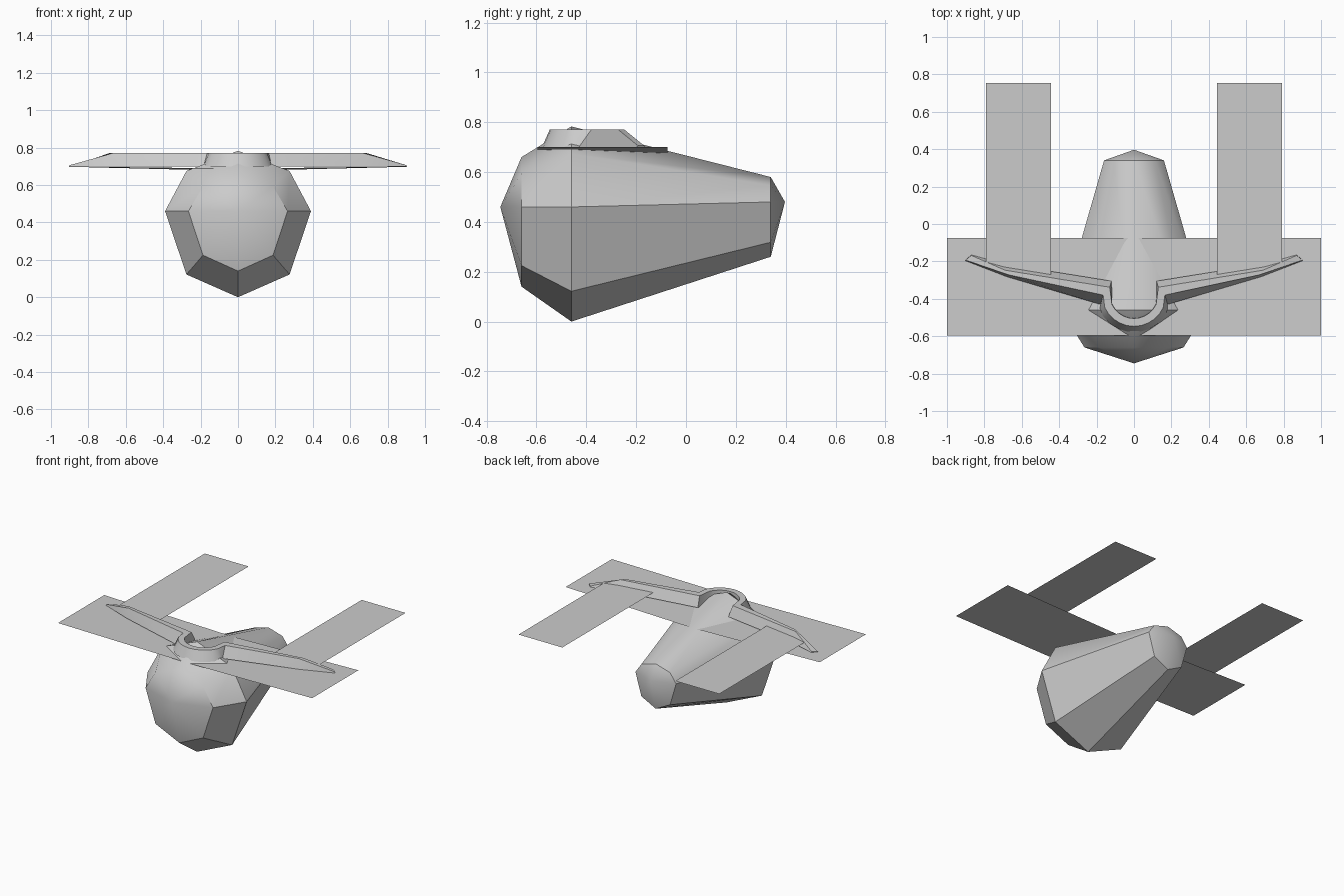
import bpy, bmesh
from math import sin, cos, radians

if "Cube" in bpy.data.objects:
    bpy.data.objects.remove(bpy.data.objects["Cube"])


def make_object(name, bm, smooth=None):
    bmesh.ops.recalc_face_normals(bm, faces=bm.faces)
    mesh = bpy.data.meshes.new(name)
    bm.to_mesh(mesh)
    bm.free()
    ob = bpy.data.objects.new(name, mesh)
    bpy.context.collection.objects.link(ob)
    if smooth:
        bpy.ops.object.select_all(action='DESELECT')
        bpy.context.view_layer.objects.active = ob
        ob.select_set(True)
        bpy.ops.object.shade_smooth_by_angle(angle=radians(smooth))
    return ob


def bridge(bm, a, b, closed=True):
    n = len(a)
    for i in range(n if closed else n - 1):
        j = (i + 1) % n
        bm.faces.new((a[i], a[j], b[j], b[i]))


# Pear-shaped body: eight-sided rings along y with a pole at each end
bm = bmesh.new()
rings = []
# y, half width, centre z, height above centre, depth below centre
for y, w, zc, up, down in ((-0.66, 0.265, 0.46, 0.20, 0.32),
                           (-0.46, 0.39, 0.46, 0.323, 0.46),
                           (0.34, 0.16, 0.48, 0.10, 0.22)):
    ring = []
    for k in range(8):
        c, s = cos(radians(45 * k)), sin(radians(45 * k))
        if k % 2:
            s *= 0.94 if s > 0 else 1.04
        ring.append(bm.verts.new((w * c, y, zc + s * (up if s > 0 else down))))
    rings.append(ring)
for a, b in zip(rings, rings[1:]):
    bridge(bm, a, b)
for ring, pole in ((rings[0], (0, -0.745, 0.46)), (rings[-1], (0, 0.397, 0.48))):
    tip = bm.verts.new(pole)
    for i in range(8):
        bm.faces.new((ring[i], ring[(i + 1) % 8], tip))
make_object("body", bm, 40)

# Broad wing sheet, sagging slightly towards the middle
bm = bmesh.new()
front = [bm.verts.new(p) for p in ((-1, -0.595, 0.70), (0, -0.595, 0.688), (1, -0.595, 0.70))]
back = [bm.verts.new(p) for p in ((-1, -0.075, 0.70), (0, -0.075, 0.675), (1, -0.075, 0.70))]
bridge(bm, front, back, closed=False)
make_object("wing_sheet", bm)

# Two long tail sheets, starting inside the raised arms
for side, name in ((-1, "left_tail_sheet"), (1, "right_tail_sheet")):
    bm = bmesh.new()
    bm.faces.new([bm.verts.new((side * x, y, 0.735)) for x, y in
                  ((0.445, -0.28), (0.79, -0.215), (0.79, 0.755), (0.445, 0.755))])
    make_object(name, bm)

# Raised collar and arms: one bevelled strip swept from tip to tip
LOW, HIGH = 0.70, 0.77
CY = -0.375
half = []
for i in range(6):
    a = radians(-90 + 13 * i)
    half.append([(r * cos(a), CY + r * sin(a), z) for r, z in
                 ((0.127, LOW), (0.13, HIGH), (0.172, HIGH), (0.203, LOW))])
half.append([(0.12, -0.305, LOW), (0.13, -0.338, HIGH), (0.165, -0.38, HIGH), (0.18, -0.43, LOW)])
half.append([(0.70, -0.212, LOW), (0.69, -0.247, HIGH), (0.67, -0.272, HIGH), (0.68, -0.282, LOW)])
half.append([(0.87, -0.165, LOW), (0.87, -0.168, LOW + 0.006),
             (0.90, -0.193, LOW + 0.006), (0.90, -0.197, LOW)])
sections = [[(-x, y, z) for x, y, z in s] for s in half[:0:-1]] + half
bm = bmesh.new()
loops = [[bm.verts.new(p) for p in s] for s in sections]
for a, b in zip(loops, loops[1:]):
    bridge(bm, a, b)
bm.faces.new(loops[0])
bm.faces.new(loops[-1])
make_object("collar_and_arms", bm, 30)
